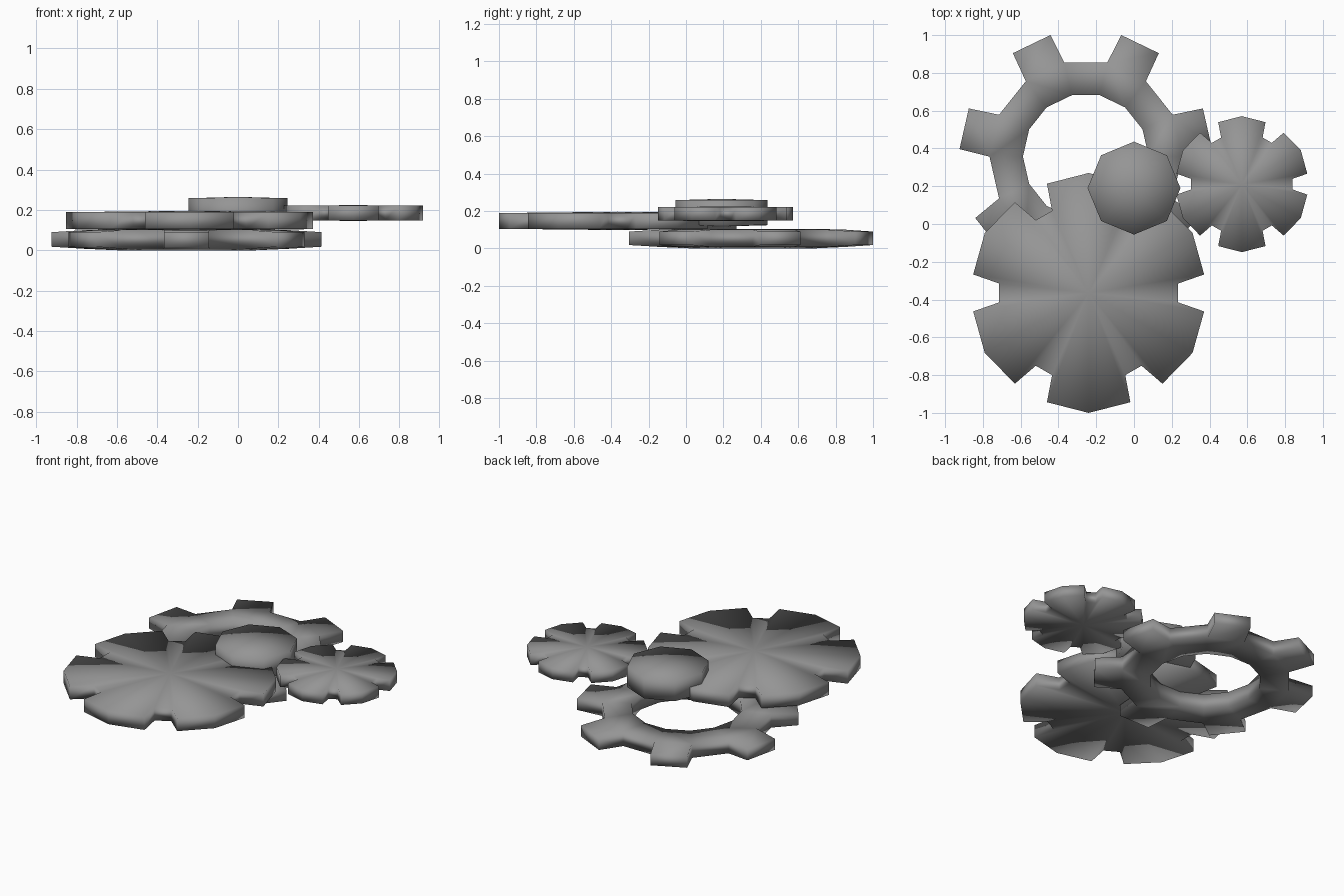
import bpy
import bmesh
from math import radians, sin, cos

cube = bpy.data.objects.get("Cube")
if cube:
    bpy.data.objects.remove(cube, do_unlink=True)

grey = bpy.data.materials.new("dull_grey")
grey.use_nodes = True
color = (0.3, 0.3, 0.3, 1)
grey.diffuse_color = color
grey.node_tree.nodes["Principled BSDF"].inputs["Base Color"].default_value = color


def polar(r, degrees, z):
    a = radians(degrees)
    return (r * cos(a), r * sin(a), z)


def finish(name, bm, x, y):
    bmesh.ops.recalc_face_normals(bm, faces=bm.faces)
    mesh = bpy.data.meshes.new(name)
    bm.to_mesh(mesh)
    bm.free()
    mesh.materials.append(grey)
    mesh.shade_smooth()
    obj = bpy.data.objects.new(name, mesh)
    obj.location = (x, y, 0)
    bpy.context.collection.objects.link(obj)


def slab(name, outline, x, y, bottom, top, drop):
    """Solid plate with slightly domed faces fanned from the centre."""
    bm = bmesh.new()
    low = [bm.verts.new(polar(r, a, bottom + drop)) for a, r in outline]
    high = [bm.verts.new(polar(r, a, top - drop)) for a, r in outline]
    low_mid = bm.verts.new((0, 0, bottom))
    high_mid = bm.verts.new((0, 0, top))
    for i in range(len(outline)):
        a, b = i - 1, i
        bm.faces.new((low[a], low[b], high[b], high[a]))
        bm.faces.new((high[a], high[b], high_mid))
        bm.faces.new((low[b], low[a], low_mid))
    finish(name, bm, x, y)


def cog_outline(radius):
    """Six broad teeth with pointed tips and narrow gaps."""
    tooth = [(-24, 0.75), (-20.9, 0.975), (0, 1), (20.9, 0.975), (24, 0.75)]
    return [(30 + 60 * k + a, r * radius) for k in range(6) for a, r in tooth]


def ring_gear(name, x, y, teeth=7):
    """Open ring whose teeth thin toward the tips."""
    bm = bmesh.new()
    count = teeth * 2
    step = 360 / count
    start = 90 + step / 2

    def loop(r, z):
        return [bm.verts.new(polar(r, start + step * i, z)) for i in range(count)]

    inner = loop(0.333, 0), loop(0.333, 0.105)
    root = loop(0.51, 0.008), loop(0.51, 0.1)
    for i in range(count):
        j = (i + 1) % count
        bm.faces.new((inner[0][i], inner[0][j], inner[1][j], inner[1][i]))
        for side in (0, 1):
            bm.faces.new((inner[side][i], inner[side][j], root[side][j], root[side][i]))
        base = [root[0][i], root[0][j], root[1][j], root[1][i]]
        if i % 2:
            bm.faces.new(base)
            continue
        # Tooth on every second segment
        mid = start + step * (i + 0.5)
        tip = [bm.verts.new(polar(0.67, mid + s * 9.5, z))
               for s, z in ((-1, 0.018), (1, 0.018), (1, 0.09), (-1, 0.09))]
        bm.faces.new(tip)
        for k in range(4):
            bm.faces.new((base[k - 1], base[k], tip[k], tip[k - 1]))
    finish(name, bm, x, y)


# Bottom ring, large cog over it, small cog beside, hub disc on top
ring_gear("ring_gear", -0.255, 0.357)
slab("large_cog", cog_outline(0.635), -0.24, -0.365, 0.098, 0.196, 0.007)
slab("small_cog", cog_outline(0.36), 0.571, 0.211, 0.146, 0.224, 0.003)
slab("hub_disc", [(45 * i, 0.246) for i in range(8)], 0, 0.19, 0.117, 0.265, 0.007)
